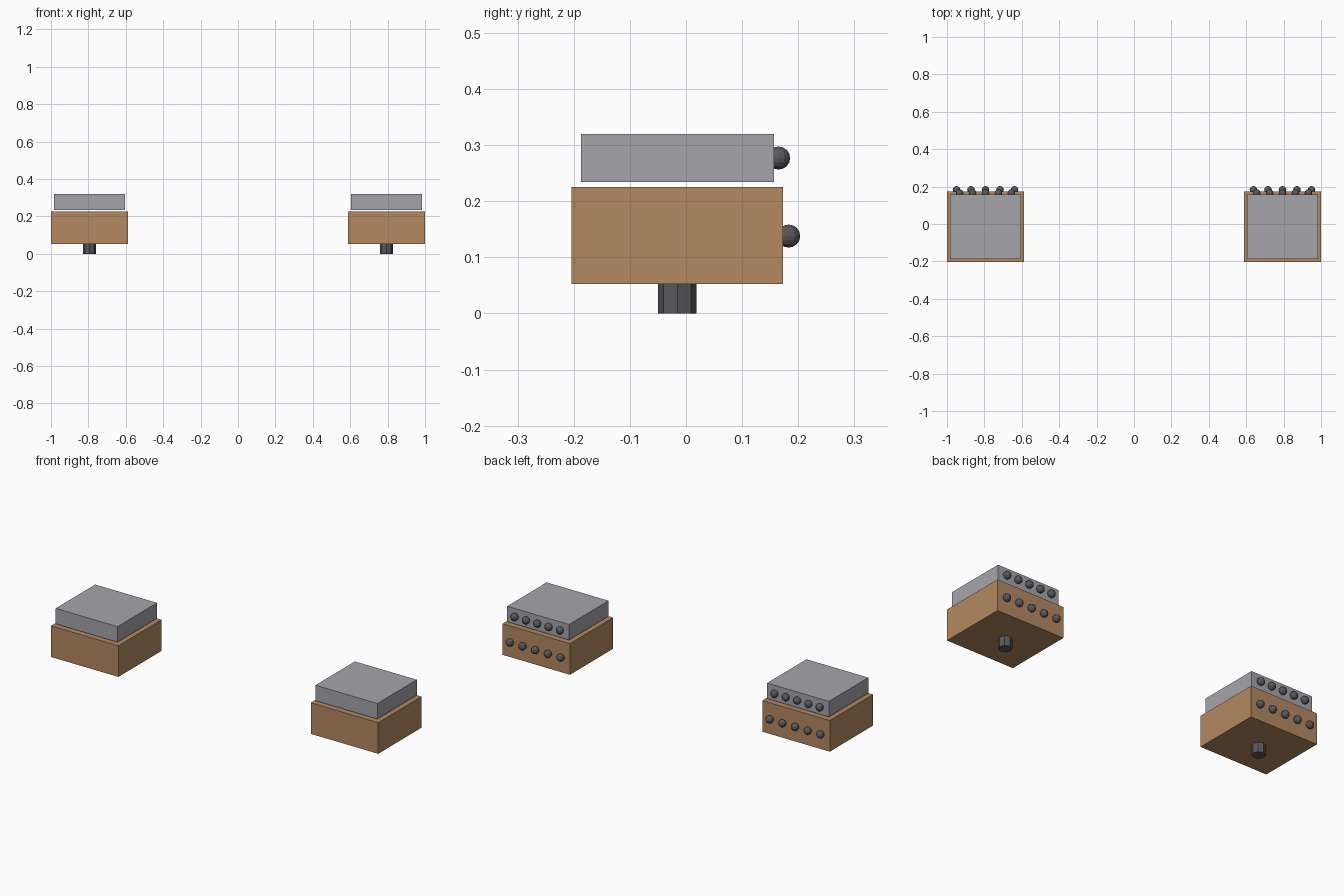
import bpy
import math

if "Cube" in bpy.data.objects:
    bpy.data.objects.remove(bpy.data.objects["Cube"])

YC = -0.0155  # depth centre of the cabinets


def material(name, rgb):
    m = bpy.data.materials.new(name)
    m.diffuse_color = (*rgb, 1)
    m.use_nodes = True
    m.node_tree.nodes["Principled BSDF"].inputs["Base Color"].default_value = m.diffuse_color
    return m


wood = material("wood", (0.45, 0.25, 0.12))
metal = material("grey_metal", (0.38, 0.38, 0.41))
dark = material("dark_metal", (0.1, 0.1, 0.11))


def finish(name, mat):
    ob = bpy.context.object
    ob.name = name
    ob.data.materials.append(mat)
    return ob


def box(name, x, y, z0, z1, w, d, mat):
    bpy.ops.mesh.primitive_cube_add(size=1, location=(x, y, (z0 + z1) / 2))
    bpy.context.object.scale = (w, d, z1 - z0)
    bpy.ops.object.transform_apply(location=False, rotation=False)
    return finish(name, mat)


def knob_row(name, x, y, z, step):
    for i in range(5):
        bpy.ops.mesh.primitive_uv_sphere_add(
            segments=12, ring_count=8, radius=0.0205,
            location=(x + (i - 2) * step, y, z))
        finish(f"{name}_{i + 1}", dark)


for side, x in (("left", -0.794), ("right", 0.794)):
    # wooden body and floating metal lid
    box(f"{side}_body", x, YC, 0.053, 0.225, 0.412, 0.377, wood)
    box(f"{side}_lid", x, YC, 0.234, 0.32, 0.378, 0.344, metal)
    # short foot underneath
    bpy.ops.mesh.primitive_cylinder_add(
        vertices=8, radius=0.0343, depth=0.053, location=(x, YC, 0.0265))
    finish(f"{side}_foot", dark)
    # knobs along the back
    knob_row(f"{side}_body_knob", x, 0.183, 0.138, 0.0775)
    knob_row(f"{side}_lid_knob", x, 0.165, 0.277, 0.0692)
